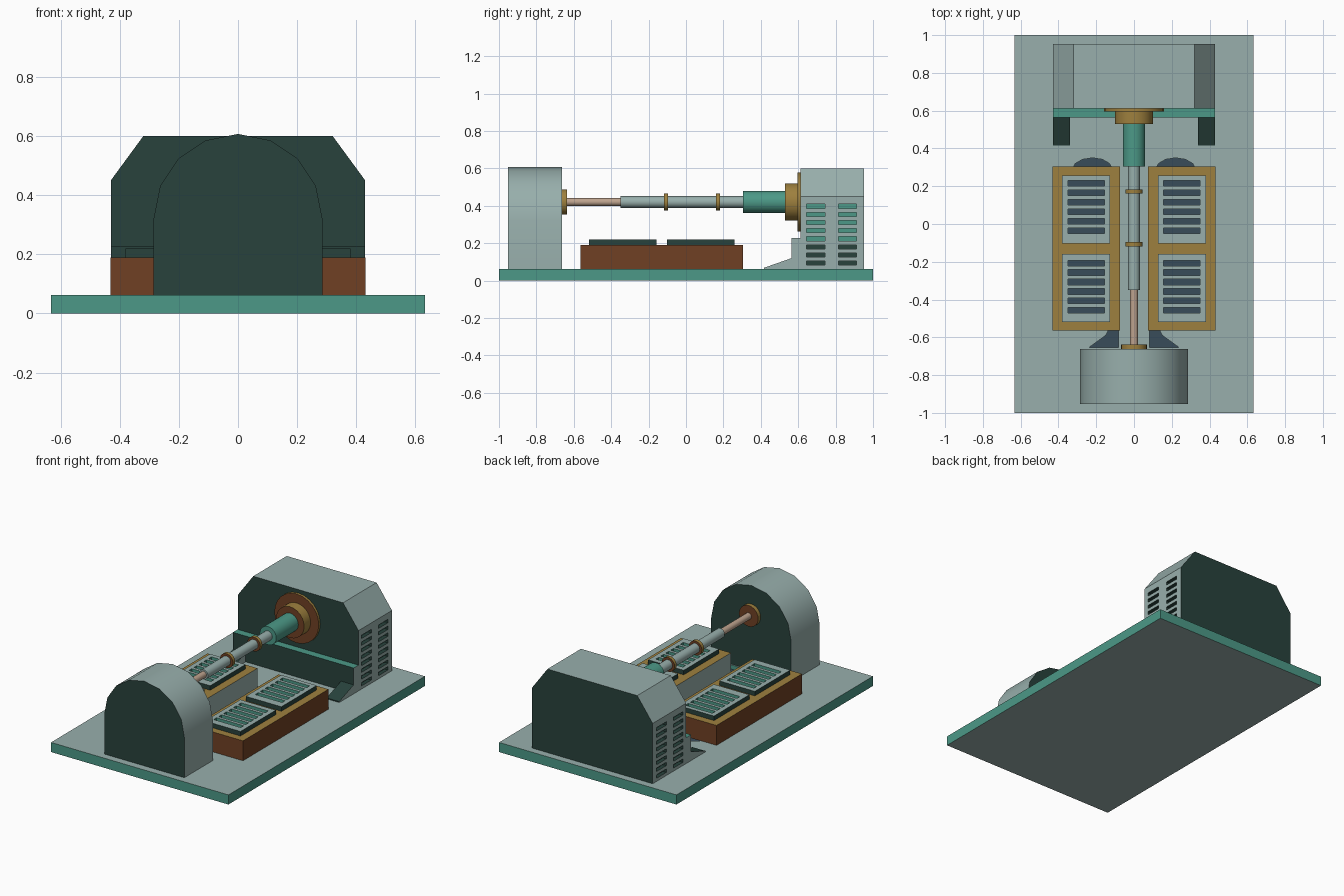
import bpy, bmesh, math
from mathutils import Vector

if "Cube" in bpy.data.objects:
    bpy.data.objects.remove(bpy.data.objects["Cube"])

# Palette: every object shares the same slots, so indices survive booleans
def srgb(r, g, b):
    f = lambda c: c / 12.92 if c <= 0.04045 else ((c + 0.055) / 1.055) ** 2.4
    return (f(r / 255), f(g / 255), f(b / 255), 1)

PALETTE = [("pale_grey", (152, 175, 172)), ("teal", (76, 153, 135)), ("dark_green", (40, 66, 60)),
           ("brown", (112, 64, 36)), ("ochre", (158, 128, 62)), ("tan", (190, 163, 142)),
           ("navy", (56, 76, 90))]
GREY, TEAL, DARK, BROWN, OCHRE, TAN, NAVY = range(7)
MATS = []
for label, rgb in PALETTE:
    m = bpy.data.materials.new(label)
    m.diffuse_color = srgb(*rgb)
    m.use_nodes = True
    m.node_tree.nodes["Principled BSDF"].inputs["Base Color"].default_value = m.diffuse_color
    MATS.append(m)


def add_prism(bm, pts, axis, lo, hi, rule):
    """Extrude a 2D profile along an axis; rule(normal, centre) gives the colour."""
    place = {"x": lambda a, b, c: (c, a, b), "y": lambda a, b, c: (a, c, b),
             "z": lambda a, b, c: (a, b, c)}[axis]
    v0 = [bm.verts.new(place(a, b, lo)) for a, b in pts]
    v1 = [bm.verts.new(place(a, b, hi)) for a, b in pts]
    n = len(pts)
    faces = [bm.faces.new(v0), bm.faces.new(v1)]
    faces += [bm.faces.new((v0[i], v0[(i + 1) % n], v1[(i + 1) % n], v1[i])) for i in range(n)]
    bmesh.ops.recalc_face_normals(bm, faces=faces)
    for f in faces:
        f.normal_update()
        f.material_index = rule(f.normal, f.calc_center_median())


def rect(a0, a1, b0, b1):
    return [(a0, b0), (a1, b0), (a1, b1), (a0, b1)]


def finish(name, bm, smooth=False):
    me = bpy.data.meshes.new(name)
    bm.to_mesh(me)
    bm.free()
    for m in MATS:
        me.materials.append(m)
    ob = bpy.data.objects.new(name, me)
    bpy.context.collection.objects.link(ob)
    if smooth:
        select(ob)
        bpy.ops.object.shade_smooth_by_angle(angle=math.radians(31))
    return ob


def select(ob):
    bpy.ops.object.select_all(action="DESELECT")
    ob.select_set(True)
    bpy.context.view_layer.objects.active = ob


def prism(name, pts, axis, lo, hi, rule, smooth=False):
    bm = bmesh.new()
    add_prism(bm, pts, axis, lo, hi, rule)
    return finish(name, bm, smooth)


def cut(ob, prisms):
    """Recess a list of prisms (add_prism arguments) into an object."""
    bm = bmesh.new()
    for p in prisms:
        add_prism(bm, *p)
    cutter = finish("cutter", bm)
    cutter.hide_render = True
    mod = ob.modifiers.new("recess", "BOOLEAN")
    mod.operation, mod.solver, mod.object = "DIFFERENCE", "EXACT", cutter
    select(ob)
    bpy.ops.object.modifier_apply(modifier=mod.name)
    bpy.data.objects.remove(cutter)


def turned(name, y0, y1, r, side, cap, sides=24, z=0.42):
    pts = [(r * math.cos(2 * math.pi * i / sides), z + r * math.sin(2 * math.pi * i / sides))
           for i in range(sides)]
    return prism(name, pts, "y", y0, y1, lambda n, c: cap if abs(n.y) > 0.9 else side, True)


ends_dark = lambda n, c: DARK if abs(n.y) > 0.7 else GREY
pit = lambda n, c: NAVY if n.z < -0.9 else TEAL

# Base plate with small wells partly under the pedestals
base = prism("base_plate", rect(-0.632, 0.632, -1, 1), "z", 0, 0.062,
             lambda n, c: GREY if abs(n.z) > 0.9 else TEAL)
wells = []
for s in (-1, 1):
    rear = [(s * 0.22 + 0.105 * math.cos(t * math.pi / 6), 0.29 + 0.06 * math.sin(t * math.pi / 6))
            for t in range(12)]
    front = [(s * 0.082, -0.55), (s * 0.13, -0.55), (s * 0.15, -0.59), (s * 0.24, -0.655), (s * 0.082, -0.655)]
    wells += [(rear, "z", 0.035, 0.1, pit), (front, "z", 0.035, 0.1, pit)]
cut(base, wells)

# Rounded tail housing
arch = [(-0.285, 0.06), (0.285, 0.06)] + [
    (0.285 * math.cos(i * math.pi / 8), 0.322 + 0.285 * math.sin(i * math.pi / 8)) for i in range(9)]
prism("tail_housing", arch, "y", -0.953, -0.663, ends_dark, True)

# Chamfered drive housing with side vents
drive = prism("drive_housing", [(-0.43, 0.06), (0.43, 0.06), (0.43, 0.45), (0.32, 0.6),
                                (-0.32, 0.6), (-0.43, 0.45)], "y", 0.612, 0.953, ends_dark)
vents = []
vent_rule = lambda n, c: TEAL if abs(n.x) > 0.9 and c.z > 0.2 else DARK
for s in (-1, 1):
    for y in (0.645, 0.815):
        for k in range(8):
            z = 0.093 + k * 0.0435
            a, b = sorted((s * 0.405, s * 0.46))
            vents.append((rect(y, y + 0.097, z - 0.011, z + 0.011), "x", a, b, vent_rule))
cut(drive, vents)

# Lower step and sloping feet in front of the drive housing
prism("drive_step", rect(-0.43, 0.43, 0.06, 0.228), "y", 0.563, 0.613,
      lambda n, c: TEAL if n.z > 0.9 else ends_dark(n, c))
for s, side in ((-1, "left"), (1, "right")):
    a, b = sorted((s * 0.34, s * 0.43))
    prism(side + "_foot", [(0.564, 0.06), (0.564, 0.12), (0.416, 0.068), (0.416, 0.06)], "x", a, b,
          lambda n, c: GREY if abs(n.x) > 0.9 else DARK)

    # Pedestal: ochre top, brown sides, grey inner side
    a, b = sorted((s * 0.075, s * 0.431))
    prism(side + "_pedestal", rect(a, b, -0.565, 0.305), "z", 0.06, 0.19,
          lambda n, c: OCHRE if n.z > 0.9 else GREY if n.x * s < -0.9 else BROWN)

    # Slotted panels on the pedestal
    for tag, y0, first in (("rear", -0.102, -0.035), ("front", -0.518, -0.457)):
        a, b = sorted((s * 0.127, s * 0.38))
        panel = prism(f"{side}_{tag}_panel", rect(a, b, y0, y0 + 0.36), "z", 0.189, 0.219,
                      lambda n, c: GREY if n.z > 0.9 else DARK)
        a, b = sorted((s * 0.157, s * 0.35))
        cut(panel, [(rect(a, b, first + k * 0.05 - 0.015, first + k * 0.05 + 0.015),
                     "z", 0.193, 0.25, pit) for k in range(6)])

# Shaft line between the housings
turned("tail_flange", -0.67, -0.637, 0.068, OCHRE, BROWN)
turned("thin_rod", -0.64, -0.345, 0.021, TAN, TAN, 16)
turned("main_shaft", -0.35, 0.31, 0.031, GREY, GREY)
turned("front_collar", -0.118, -0.096, 0.046, OCHRE, BROWN)
turned("rear_collar", 0.161, 0.182, 0.046, OCHRE, BROWN)
turned("drive_sleeve", 0.305, 0.54, 0.059, TEAL, TEAL)
turned("chuck", 0.53, 0.6, 0.1, OCHRE, BROWN)
turned("drive_flange", 0.596, 0.62, 0.158, OCHRE, BROWN)
